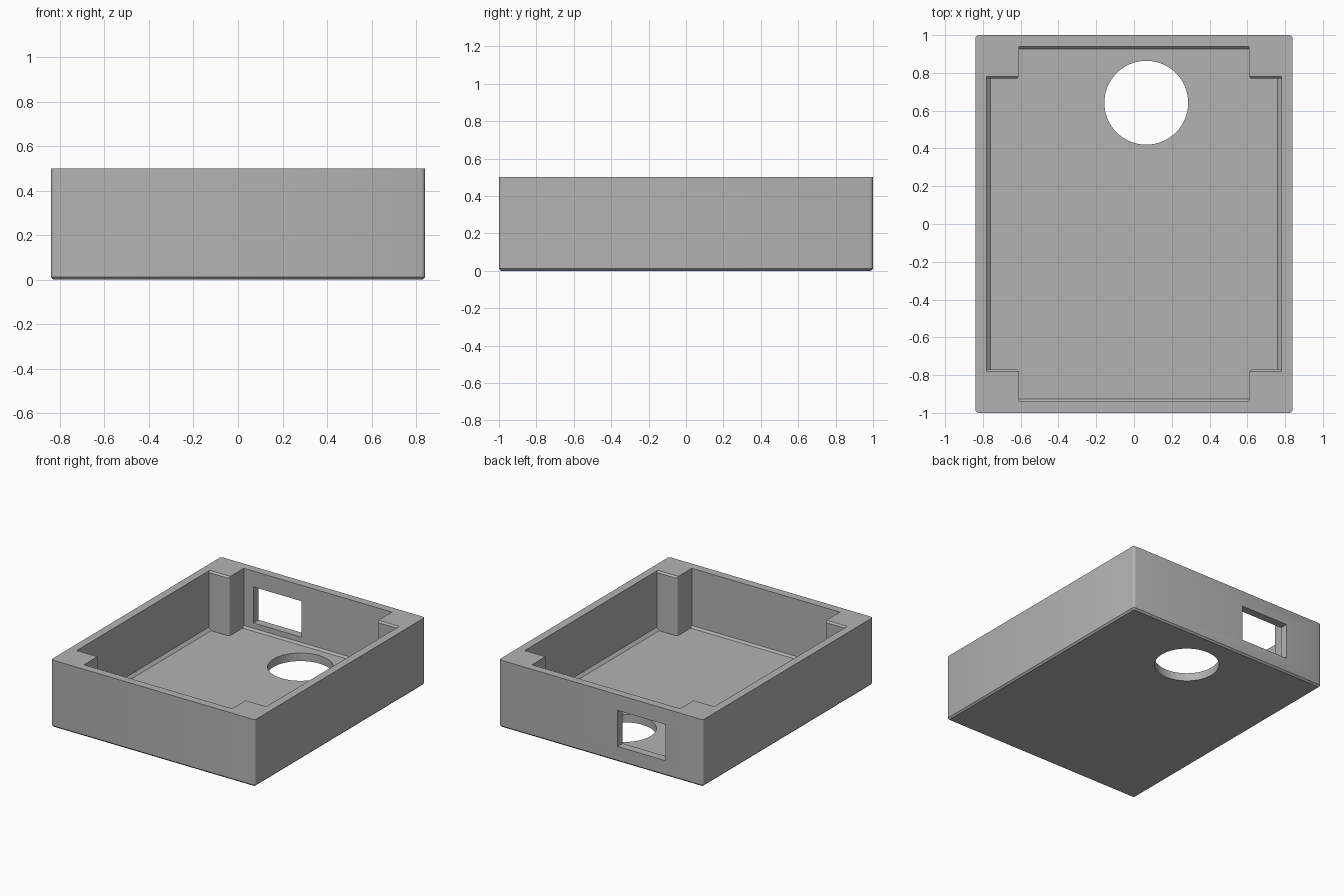
import bpy, bmesh, math

if "Cube" in bpy.data.objects:
    bpy.data.objects.remove(bpy.data.objects["Cube"], do_unlink=True)

W, D, H = 0.84, 1.0, 0.5      # half width, half depth, height
FLOOR = 0.06

grey = bpy.data.materials.new("plain grey")
grey.use_nodes = True
grey.diffuse_color = (0.45, 0.45, 0.45, 1)
grey.node_tree.nodes["Principled BSDF"].inputs["Base Color"].default_value = grey.diffuse_color


def make_object(name, bm):
    bmesh.ops.recalc_face_normals(bm, faces=bm.faces)
    mesh = bpy.data.meshes.new(name)
    bm.to_mesh(mesh)
    bm.free()
    mesh.materials.append(grey)
    obj = bpy.data.objects.new(name, mesh)
    bpy.context.collection.objects.link(obj)
    return obj


def prism(points, z0, z1):
    bm = bmesh.new()
    base = bm.faces.new([bm.verts.new((x, y, z0)) for x, y in points])
    top = bmesh.ops.extrude_face_region(bm, geom=[base])["geom"]
    for v in top:
        if isinstance(v, bmesh.types.BMVert):
            v.co.z = z1
    bmesh.ops.recalc_face_normals(bm, faces=bm.faces)
    return bm


def rectangle(x0, x1, y0, y1):
    return [(x0, y0), (x1, y0), (x1, y1), (x0, y1)]


def bevel(bm, rule, width, segments):
    edges = [e for e in bm.edges if rule(*[v.co for v in e.verts])]
    bmesh.ops.bevel(bm, geom=edges, offset=width, segments=segments,
                    profile=0.5, affect="EDGES")


def upright(a, b):
    return abs(a.z - b.z) > 0.1


def cut(target, cutter):
    cutter.hide_render = True
    mod = target.modifiers.new(cutter.name, "BOOLEAN")
    mod.operation, mod.solver, mod.object = "DIFFERENCE", "EXACT", cutter
    bpy.context.view_layer.objects.active = target
    bpy.ops.object.modifier_apply(modifier=mod.name)
    bpy.data.objects.remove(cutter, do_unlink=True)


# Outer shell with rounded corners and a small chamfer underneath
bm = prism(rectangle(-W, W, -D, D), 0, H)
bevel(bm, upright, 0.018, 3)
bevel(bm, lambda a, b: max(a.z, b.z) < 0.001, 0.012, 1)
shell = make_object("enclosure_shell", bm)

# Cavity plan leaves a square post in every corner
px, py, ix, iy = 0.61, 0.77, 0.78, 0.94
quarter = [(ix, py), (px, py), (px, iy)]
plan = (quarter + [(-x, y) for x, y in reversed(quarter)]
        + [(-x, -y) for x, y in quarter]
        + [(x, -y) for x, y in reversed(quarter)])
bm = prism(plan, FLOOR, H + 0.1)
bevel(bm, lambda a, b: upright(a, b) and abs(abs(a.x) - px) < 0.001
      and abs(abs(a.y) - py) < 0.001, 0.014, 3)


# Chamfers where the floor meets the four walls
def wall_foot(axis, limit):
    return lambda a, b: (max(a.z, b.z) < FLOOR + 0.001
                         and min(abs(a[axis]), abs(b[axis])) > limit - 0.001
                         and a[axis] * b[axis] > 0)


bevel(bm, wall_foot(0, ix), 0.02, 1)
bevel(bm, wall_foot(1, iy), 0.014, 1)
cut(shell, make_object("cavity_cutter", bm))

# Chamfered top edges on the posts
r = 0.012
for sx in (-1, 1):
    for sy in (-1, 1):
        bm = bmesh.new()
        ring = [(sy * py + r, H), (sy * py, H + r), (sy * py - r, H), (sy * py, H - r)]
        base = bm.faces.new([bm.verts.new((sx * 0.6, y, z)) for y, z in ring])
        for v in bmesh.ops.extrude_face_region(bm, geom=[base])["geom"]:
            if isinstance(v, bmesh.types.BMVert):
                v.co.x = sx * ix
        cut(shell, make_object("post_chamfer_cutter", bm))

# Window in the back wall
cut(shell, make_object("window_cutter", prism(rectangle(-0.53, -0.137, 0.9, 1.1), 0.114, 0.382)))

# Round hole through the floor
circle = [(0.065 + 0.222 * math.cos(math.tau * i / 64), 0.642 + 0.222 * math.sin(math.tau * i / 64))
          for i in range(64)]
cut(shell, make_object("floor_hole_cutter", prism(circle, -0.1, 0.1)))

# Smooth rounded surfaces, keep flat faces crisp
bpy.ops.object.select_all(action="DESELECT")
shell.select_set(True)
bpy.context.view_layer.objects.active = shell
bpy.ops.object.shade_smooth_by_angle(angle=math.radians(32))
